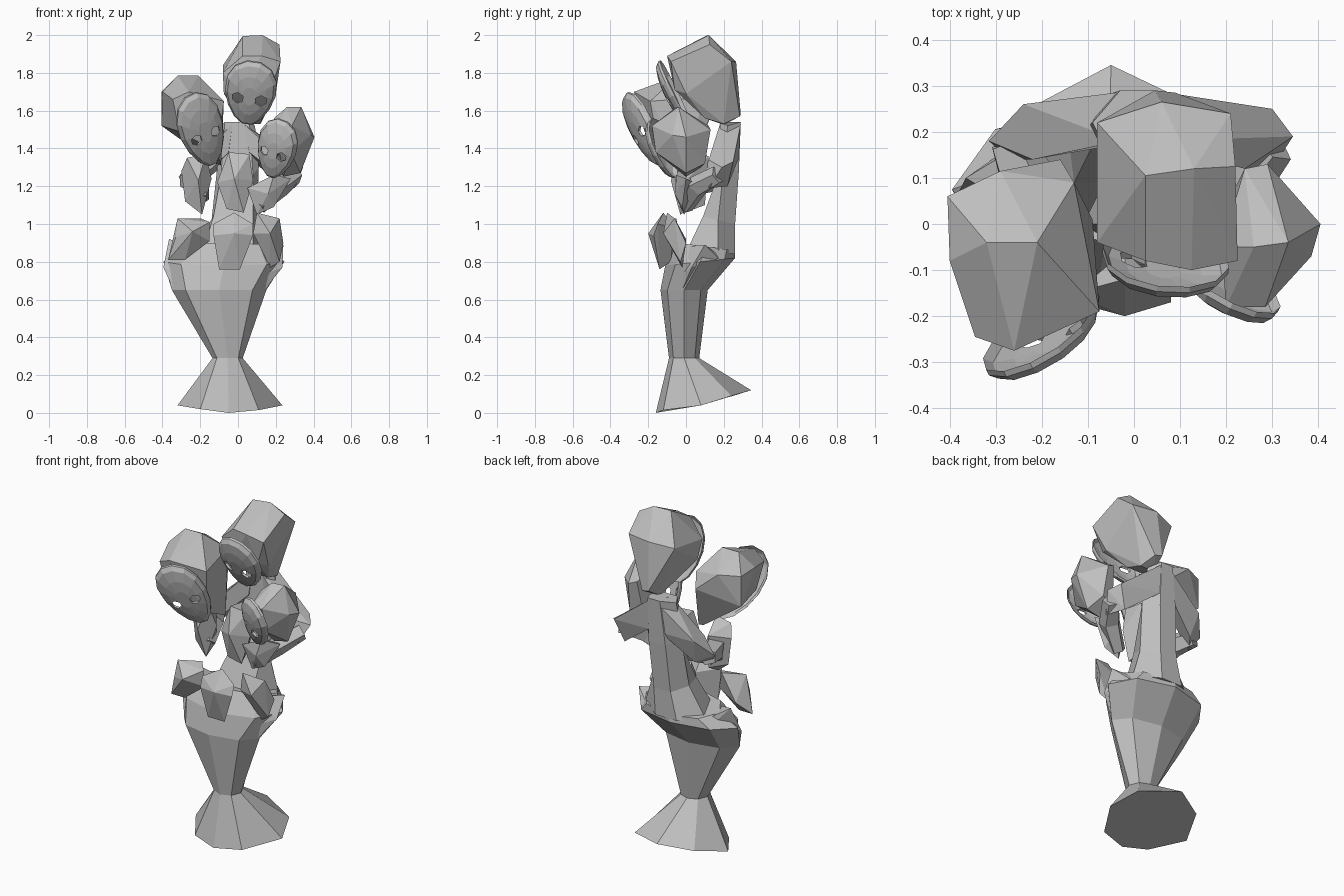
import bpy, bmesh, math
from mathutils import Vector, Matrix

stone = bpy.data.materials.new("grey_stone")
stone.diffuse_color = (0.52, 0.52, 0.52, 1)


def add_object(name, bm):
    bmesh.ops.recalc_face_normals(bm, faces=bm.faces[:])
    me = bpy.data.meshes.new(name)
    bm.to_mesh(me)
    bm.free()
    me.materials.append(stone)
    ob = bpy.data.objects.new(name, me)
    bpy.context.collection.objects.link(ob)
    return ob


def hull(name, pts):
    """Chunky faceted stone block around a few corner points."""
    bm = bmesh.new()
    for p in pts:
        bm.verts.new(p)
    bmesh.ops.convex_hull(bm, input=bm.verts[:])
    bmesh.ops.delete(bm, geom=[v for v in bm.verts if not v.link_faces], context='VERTS')
    bmesh.ops.dissolve_limit(bm, angle_limit=math.radians(8), verts=bm.verts[:], edges=bm.edges[:])
    return add_object(name, bm)


def loft(name, rings):
    """Skin of rings that share a point count, capped at both ends."""
    bm = bmesh.new()
    loops = [[bm.verts.new(p) for p in r] for r in rings]
    n = len(loops[0])
    for a, b in zip(loops, loops[1:]):
        for i in range(n):
            j = (i + 1) % n
            bm.faces.new((a[i], a[j], b[j], b[i]))
    bm.faces.new(loops[0][::-1])
    bm.faces.new(loops[-1])
    return add_object(name, bm)


def limb(name, stations, sides=5):
    """Tapered limb through (centre, radius) stations."""
    rings = []
    for k, (c, r) in enumerate(stations):
        prev, nxt = stations[max(k - 1, 0)][0], stations[min(k + 1, len(stations) - 1)][0]
        rot = (Vector(nxt) - Vector(prev)).to_track_quat('Z', 'Y')
        rings.append([Vector(c) + rot @ Vector((r * math.cos(t), r * math.sin(t), 0))
                      for t in (2 * math.pi * i / sides for i in range(sides))])
    return loft(name, rings)


def mask(name, top, bottom, side, half_w, depth=0.045, seg=14):
    """Thin egg-shaped face shell with two hexagonal eye holes."""
    top, bottom = Vector(top), Vector(bottom)
    v = (top - bottom).normalized()
    u = Vector(side)
    u = (u - v * u.dot(v)).normalized()
    n = u.cross(v)
    half_h = (top - bottom).length / 2
    frame = Matrix((u, v, n)).transposed().to_4x4()
    frame.translation = (top + bottom) / 2
    bm = bmesh.new()
    loops = []
    for r, d in ((1, 0), (0.9, 0.45), (0.6, 0.8), (0.28, 0.97)):
        ring = []
        for i in range(seg):
            t = 2 * math.pi * i / seg
            w = half_w * (1 + 0.2 * math.sin(t))
            ring.append(bm.verts.new((r * w * math.cos(t), r * half_h * math.sin(t), d * depth)))
        loops.append(ring)
    for a, b in zip(loops, loops[1:]):
        for i in range(seg):
            j = (i + 1) % seg
            bm.faces.new((a[i], a[j], b[j], b[i]))
    bm.faces.new(loops[-1])
    # back of the shell, a little behind the front
    back = bmesh.ops.duplicate(bm, geom=bm.verts[:] + bm.edges[:] + bm.faces[:])["geom"]
    rim = [e for e in bm.edges if e.is_boundary]
    bmesh.ops.translate(bm, vec=(0, 0, -0.014), verts=[g for g in back if isinstance(g, bmesh.types.BMVert)])
    bmesh.ops.bridge_loops(bm, edges=rim)
    ob = add_object(name, bm)
    ob.matrix_world = frame
    # eye cutters
    cb = bmesh.new()
    for s in (-1, 1):
        bmesh.ops.create_cone(cb, cap_ends=True, segments=6, radius1=half_w * 0.24, radius2=half_w * 0.24,
                              depth=0.3, matrix=Matrix.Translation((s * half_w * 0.46, -half_h * 0.1, 0)))
    cutter = add_object(name + "_eye_cutter", cb)
    cutter.matrix_world = frame
    cutter.hide_render = True
    cutter.hide_viewport = True
    mod = ob.modifiers.new("eyes", 'BOOLEAN')
    mod.operation = 'DIFFERENCE'
    mod.solver = 'EXACT'
    mod.object = cutter


def ring8(cx, cy, rx, ry, z, tilt=0):
    pts = []
    for i in range(8):
        t = -math.pi / 2 + i * math.pi / 4
        pts.append((cx + rx * math.cos(t), cy + ry * math.sin(t), z + tilt * math.sin(t)))
    return pts


# flared base and skirt, ring by ring from the floor
foot = [(-.05, -.16, 0), (.11, -.12, .015), (.235, .08, .04), (.17, .24, .09),
        (-.05, .345, .12), (-.23, .25, .09), (-.32, .06, .04), (-.20, -.12, .02)]
loft("skirt", [foot,
               ring8(-.055, -.01, .08, .08, .29),
               ring8(-.10, -.01, .25, .125, .65),
               ring8(-.075, .075, .32, .185, .80, .02),
               ring8(-.06, .11, .24, .15, .88, -.02)])
# hip corners
hull("left_hip", [(-.34, -.02, .65), (-.395, .04, .77), (-.365, .1, .92), (-.2, .2, .82),
                  (-.2, .0, .86), (-.2, -.08, .7), (-.28, .16, .82)])
hull("right_hip", [(.14, -.02, .65), (.235, .03, .77), (.24, .1, .89), (.1, .2, .82),
                   (.1, .0, .88), (.05, -.08, .7), (.18, .17, .82)])

# torso narrowing up to the neck
loft("torso", [[(-.18, .01, .87), (.08, .01, .87), (.15, .17, .85), (.02, .26, .84), (-.12, .26, .84), (-.25, .17, .85)],
               [(-.13, .09, 1.04), (.08, .09, 1.04), (.1, .17, 1.02), (.03, .26, 1.0), (-.08, .26, 1.0), (-.14, .17, 1.02)],
               [(-.09, .17, 1.26), (.08, .17, 1.26), (.11, .2, 1.3), (.05, .28, 1.28), (-.06, .28, 1.28), (-.11, .2, 1.3)],
               [(-.07, .18, 1.54), (.06, .18, 1.54), (.09, .22, 1.52), (.05, .29, 1.54), (-.03, .29, 1.54), (-.09, .22, 1.52)]])

# shoulders with sleeves
hull("left_sleeve", [(-.03, .18, 1.53), (.0, .29, 1.53), (-.05, .17, 1.38), (-.03, .28, 1.35),
                     (-.24, .26, 1.34), (-.315, .18, 1.25), (-.27, .14, 1.17), (-.21, .22, 1.2), (-.22, .14, 1.33)])
hull("right_sleeve", [(.03, .18, 1.53), (.04, .29, 1.53), (.06, .17, 1.38), (.05, .28, 1.35),
                      (.30, .25, 1.33), (.345, .19, 1.30), (.30, .12, 1.19), (.25, .22, 1.2), (.24, .12, 1.34)])
limb("left_forearm", [((-.27, .18, 1.23), .05), ((-.22, .06, 1.22), .07), ((-.19, -.01, 1.13), .04)])
limb("right_forearm", [((.30, .17, 1.26), .05), ((.22, .06, 1.2), .06), ((.11, .0, 1.09), .04)])

# small bodies held at the chest
hull("left_body", [(-.30, .0, 1.28), (-.27, -.04, 1.35), (-.17, -.04, 1.37), (-.14, .0, 1.24), (-.19, -.03, 1.05),
                   (-.28, .0, 1.12), (-.21, -.08, 1.23), (-.2, .08, 1.3), (-.19, .06, 1.1)])
hull("middle_body", [(-.05, -.0, 1.38), (.06, .0, 1.37), (-.11, .0, 1.22), (.08, .0, 1.23), (-.02, -.06, 1.24),
                     (-.06, -.01, 1.08), (.03, -.01, 1.06), (-.05, .12, 1.36), (.05, .12, 1.36), (0, .10, 1.1)])
hull("right_body", [(.05, -.03, 1.19), (.19, -.05, 1.26), (.28, .0, 1.24), (.19, -.02, 1.09), (.1, -.01, 1.05),
                    (.16, -.06, 1.16), (.18, .09, 1.2)])

# hanging drop-shaped blocks below them
hull("left_drop", [(-.32, -.11, 1.03), (-.15, -.11, 1.01), (-.2, -.05, 1.03), (-.33, -.13, .93), (-.24, -.18, .96),
                   (-.15, -.10, .91), (-.37, -.10, .81), (-.28, -.10, .81), (-.3, -.04, .88)])
hull("middle_drop", [(-.02, -.12, 1.06), (-.13, -.15, 1.0), (.08, -.15, 1.0), (-.13, -.17, .94), (.08, -.17, .94),
                     (-.02, -.2, .95), (-.1, -.14, .76), (.01, -.14, .76), (-.02, -.06, .98), (-.04, -.08, .8)])
hull("right_drop", [(.1, -.1, 1.06), (.22, -.06, 1.03), (.24, 0, .9), (.17, -.02, .77), (.22, -.03, .8),
                    (.08, -.09, .95), (.17, -.12, .95), (.11, 0, .92)])

# heads
hull("tall_head", [(.025, .105, 1.995), (.13, .12, 2.0), (.22, .125, 1.95), (-.08, -.04, 1.80), (.025, -.08, 1.89),
                   (.125, -.10, 1.89), (.225, -.08, 1.86), (-.08, .22, 1.84), (.21, .24, 1.86), (.06, .265, 1.86),
                   (.045, .29, 1.58), (.09, .285, 1.57), (.03, .2, 1.525), (.12, .2, 1.53), (0, -.06, 1.71),
                   (.17, -.06, 1.71), (.03, .1, 1.56), (.13, .1, 1.56), (-.075, .0, 1.69), (.2, .0, 1.69)])
hull("left_head", [(-.405, .06, 1.70), (-.29, .115, 1.70), (-.13, .09, 1.67), (-.21, -.04, 1.785), (-.32, -.04, 1.785),
                   (-.40, -.08, 1.70), (-.345, -.245, 1.66), (-.26, -.275, 1.70), (-.075, -.19, 1.65), (-.405, .06, 1.52),
                   (-.31, -.22, 1.49), (-.11, -.14, 1.38), (-.16, .14, 1.59), (-.14, .03, 1.33), (-.09, .01, 1.31)])
hull("right_head", [(.26, -.05, 1.62), (.335, -.04, 1.62), (.24, .12, 1.52), (.29, .13, 1.5), (.405, 0, 1.46),
                    (.385, -.07, 1.47), (.285, -.18, 1.52), (.2, -.18, 1.5), (.19, -.05, 1.56), (.28, -.16, 1.38),
                    (.33, 0, 1.27), (.22, .08, 1.3), (.3, .1, 1.32), (.24, 0, 1.25)])

# face masks
mask("tall_mask", (.085, -.15, 1.86), (.045, .015, 1.525), (1, -.08, -.05), .135)
mask("left_mask", (-.25, -.325, 1.685), (-.13, -.13, 1.31), (1, .42, .2), .125)
mask("right_mask", (.235, -.195, 1.55), (.17, -.06, 1.245), (1, -.45, -.1), .11)
